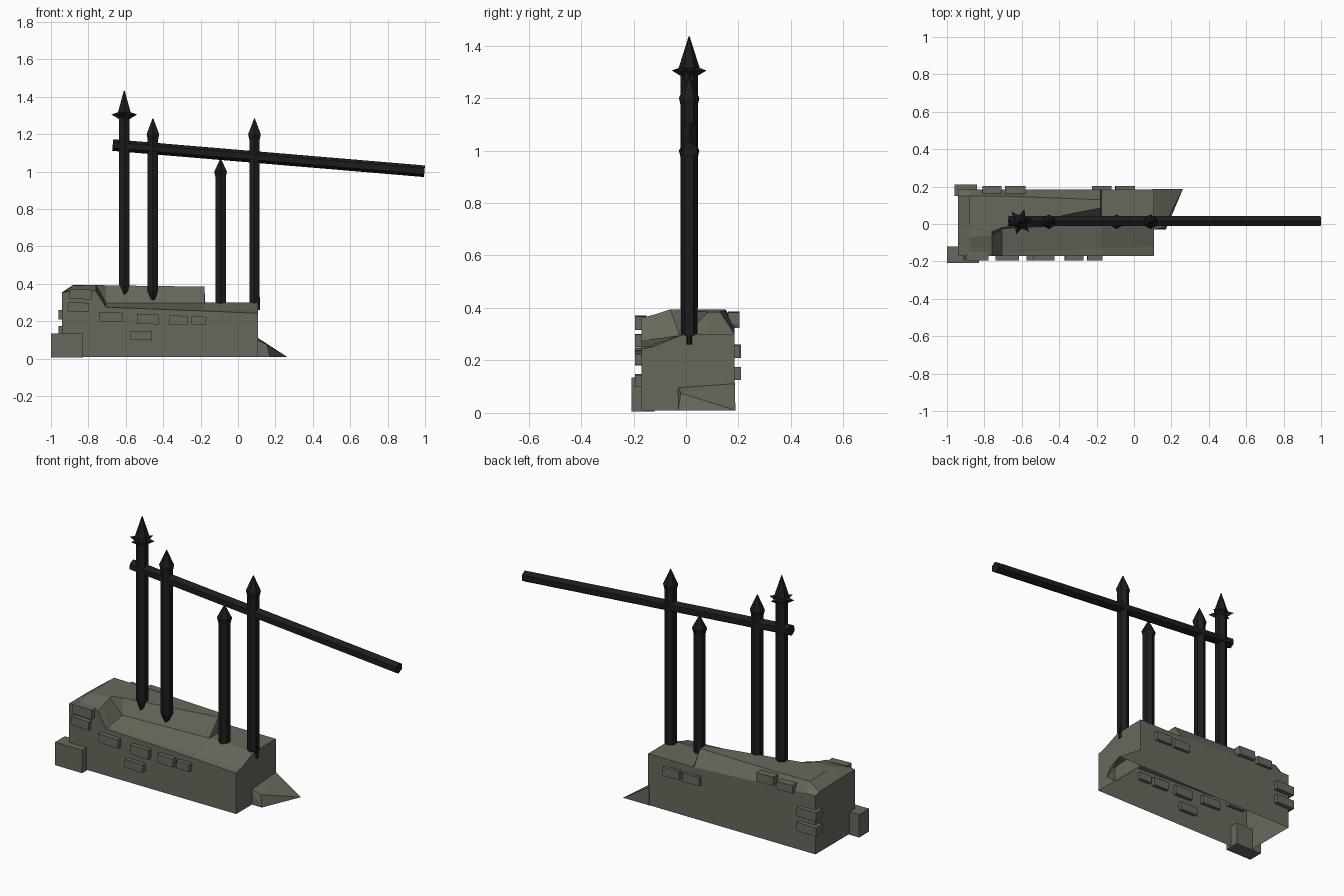
import bpy, bmesh, math
from mathutils import Vector, Matrix

if "Cube" in bpy.data.objects:
    bpy.data.objects.remove(bpy.data.objects["Cube"])


def material(name, col):
    m = bpy.data.materials.new(name)
    m.diffuse_color = (*col, 1)
    m.use_nodes = True
    m.node_tree.nodes["Principled BSDF"].inputs["Base Color"].default_value = m.diffuse_color
    return m


STONE = material("mossy grey stone", (0.135, 0.14, 0.105))
IRON = material("black iron", (0.012, 0.012, 0.013))


def finish(name, bm, mat, recalc=True):
    if recalc:
        bmesh.ops.recalc_face_normals(bm, faces=bm.faces)
    me = bpy.data.meshes.new(name)
    bm.to_mesh(me)
    bm.free()
    me.materials.append(mat)
    ob = bpy.data.objects.new(name, me)
    bpy.context.collection.objects.link(ob)
    return ob


def loft(rings, name, mat, caps=True, closed=True):
    """Skin a list of equal-length point rings."""
    bm = bmesh.new()
    vs = [[bm.verts.new(p) for p in r] for r in rings]
    n = len(rings[0])
    for a, b in zip(vs, vs[1:]):
        for i in range(n if closed else n - 1):
            j = (i + 1) % n
            bm.faces.new((a[i], a[j], b[j], b[i]))
    if caps:
        bm.faces.new(vs[0])
        bm.faces.new(vs[-1])
    return finish(name, bm, mat)


def box(name, x0, x1, y0, y1, z0, z1, tilt=0.0):
    bm = bmesh.new()
    c = Vector(((x0 + x1) / 2, (y0 + y1) / 2, (z0 + z1) / 2))
    m = (Matrix.Translation(c) @ Matrix.Rotation(tilt, 4, 'Y')
         @ Matrix.Diagonal((x1 - x0, y1 - y0, z1 - z0, 1)))
    bmesh.ops.create_cube(bm, size=1, matrix=m)
    return finish(name, bm, STONE)


# Broken wall: open-bottomed shell lofted along x.
# Each station: x, then (y, z) of front rim, slope foot, ridge base, ridge front, ridge back, back rim
stations = [
    (-0.94, (-.17, .355), (-.12, .355), (-.06, .355), (0, .355), (.15, .35), (.185, .34)),
    (-0.88, (-.17, .362), (-.12, .375), (-.07, .39), (0, .395), (.15, .395), (.185, .34)),
    (-0.76, (-.17, .362), (-.12, .375), (-.06, .395), (-.04, .395), (.15, .393), (.185, .33)),
    (-0.705, (-.17, .275), (-.155, .277), (-.025, .297), (-.02, .392), (.15, .392), (.185, .33)),
    (-0.18, (-.17, .255), (-.13, .26), (0, .298), (.085, .385), (.13, .385), (.185, .30)),
    (-0.175, (-.17, .255), (-.13, .26), (0, .30), (.085, .30), (.13, .30), (.185, .30)),
    (0.108, (-.17, .242), (-.12, .255), (-.01, .30), (.085, .30), (.13, .30), (.185, .30)),
]
rings = [[(s[0], -.17, .01)] + [(s[0], y, z) for y, z in s[1:]] + [(s[0], .185, .01)]
         for s in stations]
loft(rings, "broken_wall", STONE, closed=False)

# Rubble wedge at the right end, open underneath
bm = bmesh.new()
for p in [(.10, .187, .115), (.10, -.03, .10), (.155, -.02, .075), (.17, -.03, .01),
          (.262, .188, .01), (.10, -.03, .01), (.10, .187, .01)]:
    bm.verts.new(p)
bmesh.ops.convex_hull(bm, input=bm.verts)
bmesh.ops.delete(bm, geom=[f for f in bm.faces if abs(f.normal.z) > .99], context='FACES_ONLY')
finish("rubble_wedge", bm, STONE)

# Corner footing and loose bricks: x0, x1, z0, z1
box("corner_footing", -1.0, -.83, -.208, -.12, 0.005, .135)
front = [(-.90, -.78, .318, .37), (-.91, -.80, .252, .30), (-.74, -.615, .198, .247),
         (-.54, -.425, .185, .238), (-.575, -.46, .10, .146), (-.37, -.27, .182, .23),
         (-.25, -.17, .183, .225)]
for i, (x0, x1, z0, z1) in enumerate(front):
    box(f"front_brick_{i + 1}", x0, x1, -.195, -.15, z0, z1, 0.03)
back = [(-.81, -.71, .325, .37), (-.69, -.58, .335, .385), (-.225, -.12, .21, .26),
        (-.10, .005, .21, .26)]
for i, (x0, x1, z0, z1) in enumerate(back):
    box(f"back_brick_{i + 1}", x0, x1, .16, .203, z0, z1, 0.03)
for i, z in enumerate((.21, .125)):
    box(f"corner_brick_{i + 1}", -.96, -.84, .15, .21, z, z + .05)


def ring(x, y, z, r, n=6):
    return [(x + r * math.cos(2 * math.pi * (k + .5) / n),
             y + r * math.sin(2 * math.pi * (k + .5) / n), z) for k in range(n)]


# Fence posts: x, profile of (z, radius) from bottom to tip
Y = .012
posts = {
    "star_post": (-.608, [(.30, .004), (.40, .033), (1.31, .033), (1.315, .040), (1.435, .002)]),
    "left_post": (-.455, [(.30, .004), (.36, .032), (1.17, .032), (1.20, .039), (1.285, .002)]),
    "short_post": (-.093, [(.295, .032), (.97, .032), (1.0, .039), (1.07, .002)]),
    "right_post": (.088, [(.295, .032), (1.17, .032), (1.20, .039), (1.285, .002)]),
}
for name, (x, prof) in posts.items():
    loft([ring(x, Y, z, r) for z, r in prof], name, IRON)
loft([ring(.107, Y, z, .011) for z in (.26, .33)], "post_peg", IRON)

# Star collar under the tallest spike
bm = bmesh.new()
rim = []
for k in range(12):
    a, r = math.pi * k / 6 + .2, (.07 if k % 2 == 0 else .036)
    rim.append(bm.verts.new((-.608 + r * math.cos(a), Y + r * math.sin(a), 1.305)))
for z in (1.33, 1.265):
    tip = bm.verts.new((-.608, Y, z))
    for k in range(12):
        bm.faces.new((rim[k], rim[(k + 1) % 12], tip))
finish("star_collar", bm, IRON)

# Slanting rail
a, b = Vector((-.67, .015, 1.142)), Vector((.997, .015, 1.002))
up = (b - a).cross(Vector((0, 1, 0))).normalized()
section = [(.031 * math.cos(math.pi * k / 3), .031 * math.sin(math.pi * k / 3)) for k in range(6)]
loft([[p + up * u + Vector((0, v, 0)) for u, v in section] for p in (a, b)], "rail", IRON)
